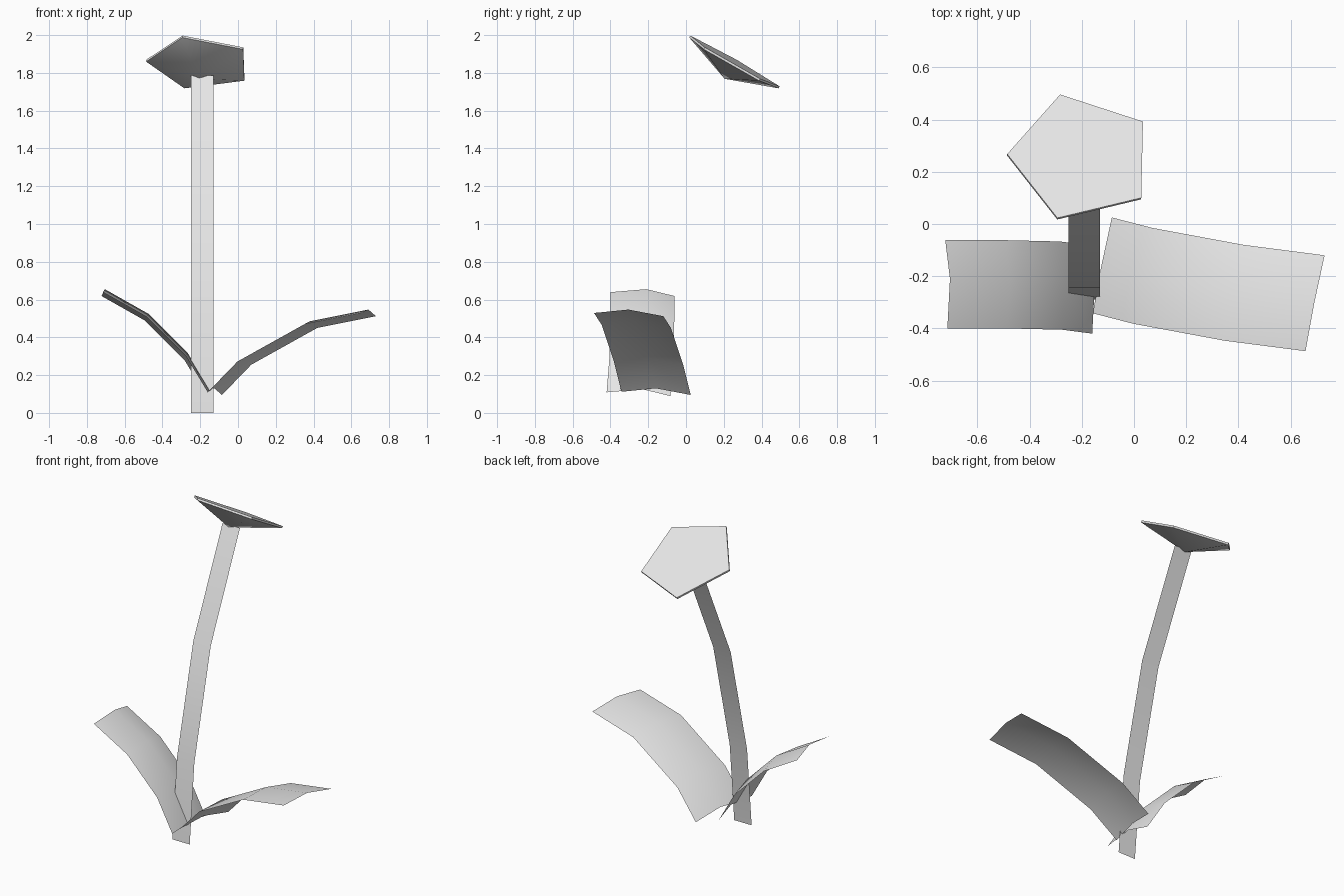
import bpy
import bmesh
from math import cos, sin, tau, radians
from mathutils import Vector

cube = bpy.data.objects.get("Cube")
if cube:
    bpy.data.objects.remove(cube, do_unlink=True)

# Single pale grey finish
grey = bpy.data.materials.new("pale_grey")
grey.use_nodes = True
colour = (0.8, 0.8, 0.8, 1)
grey.diffuse_color = colour
grey.node_tree.nodes["Principled BSDF"].inputs["Base Color"].default_value = colour


def finish(name, bm, angle):
    mesh = bpy.data.meshes.new(name)
    bm.to_mesh(mesh)
    bm.free()
    mesh.materials.append(grey)
    obj = bpy.data.objects.new(name, mesh)
    bpy.context.collection.objects.link(obj)
    bpy.ops.object.select_all(action="DESELECT")
    obj.select_set(True)
    bpy.context.view_layer.objects.active = obj
    bpy.ops.object.shade_smooth_by_angle(angle=radians(angle))
    return obj


def ribbon(name, spine, offsets):
    """Thin sheet: a cross-section of offsets swept along a spine."""
    bm = bmesh.new()
    rows = [[bm.verts.new(Vector(p) + Vector(o)) for o in offsets] for p in spine]
    for r, s in zip(rows, rows[1:]):
        for i in range(len(offsets) - 1):
            bm.faces.new((r[i], r[i + 1], s[i + 1], s[i]))
    return finish(name, bm, 60)


# Stem: flat strip bending backward as it rises
ribbon("stem",
       [(-0.19, -0.29, 0), (-0.19, -0.245, 0.49), (-0.19, -0.083, 1.16), (-0.19, 0.205, 1.785)],
       [(-0.06, 0, 0), (0.06, 0, 0)])

# Leaves: arched sheets with a raised middle ridge
ribbon("left_leaf",
       [(-0.125, -0.16, 0.13), (0.03, -0.2, 0.29), (0.38, -0.265, 0.485), (0.69, -0.305, 0.547)],
       [(0.04, 0.185, -0.035), (0, 0, 0), (-0.033, -0.182, -0.018)][::-1][::-1])
ribbon("right_leaf",
       [(-0.15, -0.23, 0.125), (-0.265, -0.215, 0.315), (-0.475, -0.21, 0.525), (-0.705, -0.21, 0.655)],
       [(-0.01, -0.19, -0.016), (0, 0, 0), (-0.018, 0.148, -0.036)])

# Flower head: tilted five-sided shallow pyramid, point down, with a thin rim
centre = Vector((-0.2, 0.256, 1.86))
normal = Vector((0.05, 0.493, 0.869)).normalized()
first = Vector((-0.095, -0.236, 0.141))
first = (first - normal * first.dot(normal)).normalized()
side = normal.cross(first)
bm = bmesh.new()
rings = []
for depth in (0, 0.012):
    rings.append([bm.verts.new(centre - normal * depth
                               + 0.286 * (first * cos(tau * i / 5) + side * sin(tau * i / 5)))
                  for i in range(5)])
top, low = rings
apex = bm.verts.new(centre - normal * 0.105)
bm.faces.new(top)
for i in range(5):
    j = (i + 1) % 5
    bm.faces.new((top[j], top[i], low[i], low[j]))
    bm.faces.new((low[j], low[i], apex))
bmesh.ops.recalc_face_normals(bm, faces=bm.faces[:])
finish("flower_head", bm, 40)
